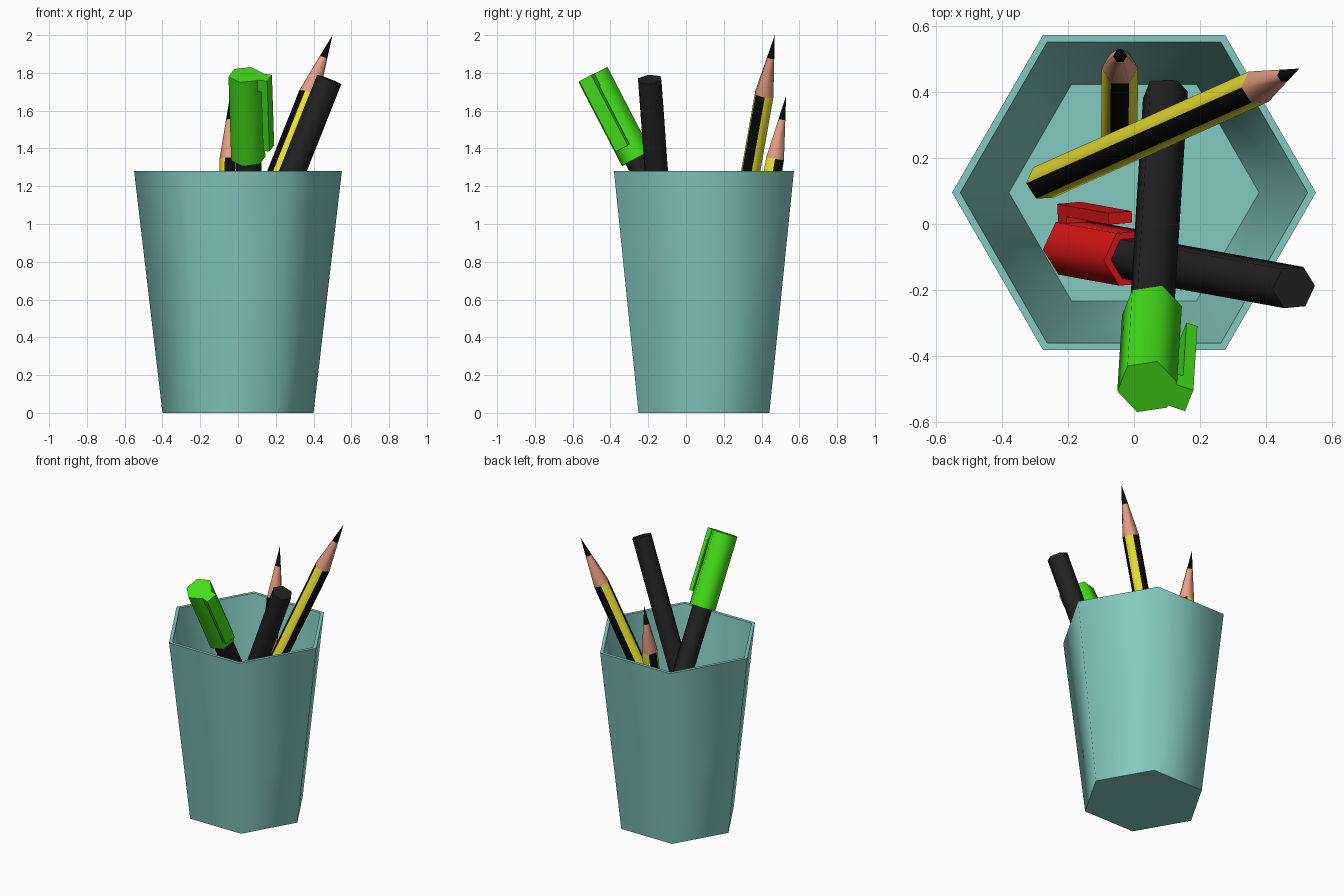
import bpy, bmesh
from math import radians, cos, sin, pi
from mathutils import Vector, Matrix

if "Cube" in bpy.data.objects:
    bpy.data.objects.remove(bpy.data.objects["Cube"])


def material(name, rgb):
    m = bpy.data.materials.new(name)
    m.diffuse_color = (*rgb, 1)
    m.use_nodes = True
    m.node_tree.nodes["Principled BSDF"].inputs["Base Color"].default_value = m.diffuse_color
    return m


TEAL = material("teal", (0.23, 0.59, 0.53))
DARK = material("dark_plastic", (0.016, 0.016, 0.016))
BLACK = material("black_paint", (0.003, 0.003, 0.003))
YELLOW = material("yellow_paint", (0.82, 0.75, 0.03))
WOOD = material("wood", (0.80, 0.35, 0.24))
GREEN = material("green", (0.06, 0.76, 0.01))
RED = material("red", (0.72, 0.008, 0.008))


def finish(bm, name, mats, matrix, smooth=True):
    bmesh.ops.recalc_face_normals(bm, faces=bm.faces)
    mesh = bpy.data.meshes.new(name)
    bm.to_mesh(mesh)
    bm.free()
    ob = bpy.data.objects.new(name, mesh)
    bpy.context.collection.objects.link(ob)
    for m in mats:
        mesh.materials.append(m)
    ob.matrix_world = matrix
    if smooth:
        bpy.ops.object.select_all(action='DESELECT')
        ob.select_set(True)
        bpy.context.view_layer.objects.active = ob
        bpy.ops.object.shade_smooth_by_angle(angle=radians(65))
    return ob


def hex_loft(name, rings, mats, matrix, pick=lambda ring, side: 0):
    """Six-sided skin through (radius, height) rings, closed at both ends."""
    bm = bmesh.new()
    loops = [[bm.verts.new((r * cos(k * pi / 3), r * sin(k * pi / 3), z)) for k in range(6)]
             for r, z in rings]
    for i in range(len(loops) - 1):
        for k in range(6):
            n = (k + 1) % 6
            f = bm.faces.new((loops[i][k], loops[i][n], loops[i + 1][n], loops[i + 1][k]))
            f.material_index = pick(i, k)
    bm.faces.new(loops[0])
    if rings[-1][0] > 0:
        bm.faces.new(loops[-1])
    bmesh.ops.remove_doubles(bm, verts=bm.verts, dist=1e-5)
    return finish(bm, name, mats, matrix)


def axis_frame(base, top, roll):
    """Matrix placing local z along base -> top, plus the length."""
    base, d = Vector(base), Vector(top) - Vector(base)
    q = Vector((0, 0, 1)).rotation_difference(d)
    m = Matrix.Translation(base) @ q.to_matrix().to_4x4() @ Matrix.Rotation(radians(roll), 4, 'Z')
    return m, d.length


def pencil(name, base, tip, roll):
    m, L = axis_frame(base, tip, roll)
    r, cone, lead = 0.055, 0.34, 0.13
    rings = [(r, 0), (r, L - cone), (r * lead / cone, L - lead), (0, L)]
    # striped barrel, bare wood cone, dark lead
    hex_loft(name, rings, [YELLOW, BLACK, WOOD], m,
             lambda i, k: (k % 2, 2, 1)[i])


def pen(name, base, top, roll, cap_mat, cap_up, clip_angle):
    m, L = axis_frame(base, top, roll)
    r, R, cap = 0.069, 0.092, 0.5
    end, s = (L, -1) if cap_up else (0, 1)
    # barrel stops just inside the cap end
    hex_loft(name + "_barrel", [(r, 0.02 * (not cap_up)), (r, L - 0.02 * cap_up)], [DARK], m)
    hex_loft(name + "_cap", [(R, end), (R, end + s * cap)], [cap_mat], m)
    # clip: hooked profile in the radial plane, extruded sideways
    a = R * cos(pi / 6)
    prof = [(a - 0.005, 0), (a + 0.055, 0), (a + 0.055, 0.42),
            (a + 0.02, 0.42), (a + 0.02, 0.07), (a - 0.005, 0.07)]
    bm = bmesh.new()
    f = bm.faces.new([bm.verts.new((x, -0.038, end + s * t)) for x, t in prof])
    out = bmesh.ops.extrude_face_region(bm, geom=[f])
    bmesh.ops.translate(bm, vec=(0, 0.076, 0),
                        verts=[v for v in out["geom"] if isinstance(v, bmesh.types.BMVert)])
    finish(bm, name + "_clip", [cap_mat],
           m @ Matrix.Rotation(radians(clip_angle), 4, 'Z'), smooth=False)


# tapered hexagonal cup with an open, hollow inside
hex_loft("cup", [(0.40, 0), (0.55, 1.28), (0.525, 1.28), (0.378, 0.03)], [TEAL],
         Matrix.Translation((0, 0.095, 0)))

# pencils
pencil("long_pencil", (-0.275, 0.125, 0.052), (0.50, 0.47, 2.0), 4)
pencil("short_pencil", (-0.045, 0.245, 0.045), (-0.042, 0.53, 1.68), 60)

# pens: one cap up, one cap down
pen("green_pen", (0.095, 0.39, 0.09), (0.04, -0.492, 1.79), 10, GREEN, True, -30)
pen("red_pen", (-0.19, -0.07, 0.07), (0.483, -0.192, 1.765), 4, RED, False, 90)
